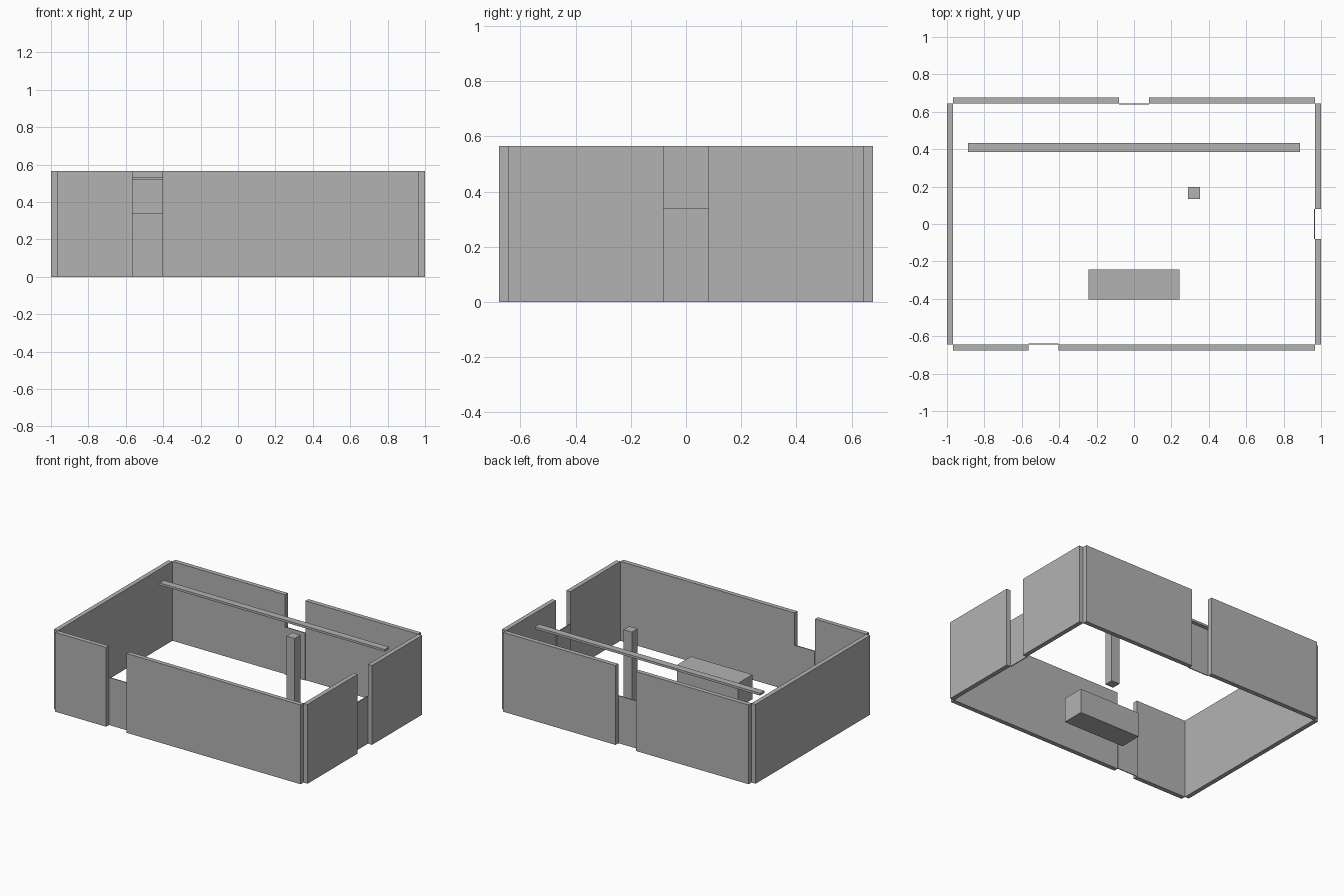
import bpy

cube = bpy.data.objects.get("Cube")
if cube:
    bpy.data.objects.remove(cube, do_unlink=True)

GREY = (0.45, 0.45, 0.45, 1.0)
mat = bpy.data.materials.new("plain_grey")
mat.use_nodes = True
mat.diffuse_color = GREY
mat.node_tree.nodes["Principled BSDF"].inputs["Base Color"].default_value = GREY


def box(name, xs, ys, zs):
    """Axis-aligned box from its low and high limits."""
    spans = (xs, ys, zs)
    bpy.ops.mesh.primitive_cube_add(size=1, location=[(a + b) / 2 for a, b in spans])
    ob = bpy.context.object
    ob.name = name
    ob.scale = [b - a for a, b in spans]
    bpy.ops.object.transform_apply(location=False, rotation=False, scale=True)
    ob.data.materials.append(mat)
    return ob


WALL_H, DOOR_H = 0.565, 0.339
IN_X, IN_Y = 0.968, 0.645        # inner room half sizes
OUT_X, OUT_Y = 1.0, 0.677        # outer half sizes
HALF_DOOR, DOOR_T = 0.081, 0.0065


def long_wall(name, side, door_x):
    """Front or back wall, split by a doorway with a low door inside it."""
    lo, hi = door_x - HALF_DOOR, door_x + HALF_DOOR
    ys = sorted((side * IN_Y, side * OUT_Y))
    box(name + "_wall_right", (-IN_X, lo), ys, (0, WALL_H))
    box(name + "_wall_left", (hi, IN_X), ys, (0, WALL_H))
    door_ys = sorted((side * IN_Y, side * (IN_Y - DOOR_T)))
    box(name + "_door", (lo, hi), door_ys, (0, DOOR_H))


# Outer walls and doors
long_wall("front", -1, -0.484)
long_wall("back", 1, 0.0)
box("right_wall", (-OUT_X, -IN_X), (-IN_Y, IN_Y), (0, WALL_H))
box("left_wall_front", (IN_X, OUT_X), (-IN_Y, -HALF_DOOR), (0, WALL_H))
box("left_wall_back", (IN_X, OUT_X), (HALF_DOOR, IN_Y), (0, WALL_H))
box("left_door", (IN_X - DOOR_T, IN_X), (-HALF_DOOR, HALF_DOOR), (0, DOOR_H))

# Contents of the room
box("counter", (-0.242, 0.242), (-0.403, -0.242), (0, 0.175))
box("pillar", (0.288, 0.353), (0.134, 0.198), (0, WALL_H))
box("ceiling_beam", (-0.887, 0.887), (0.385, 0.433), (0.517, 0.533))
